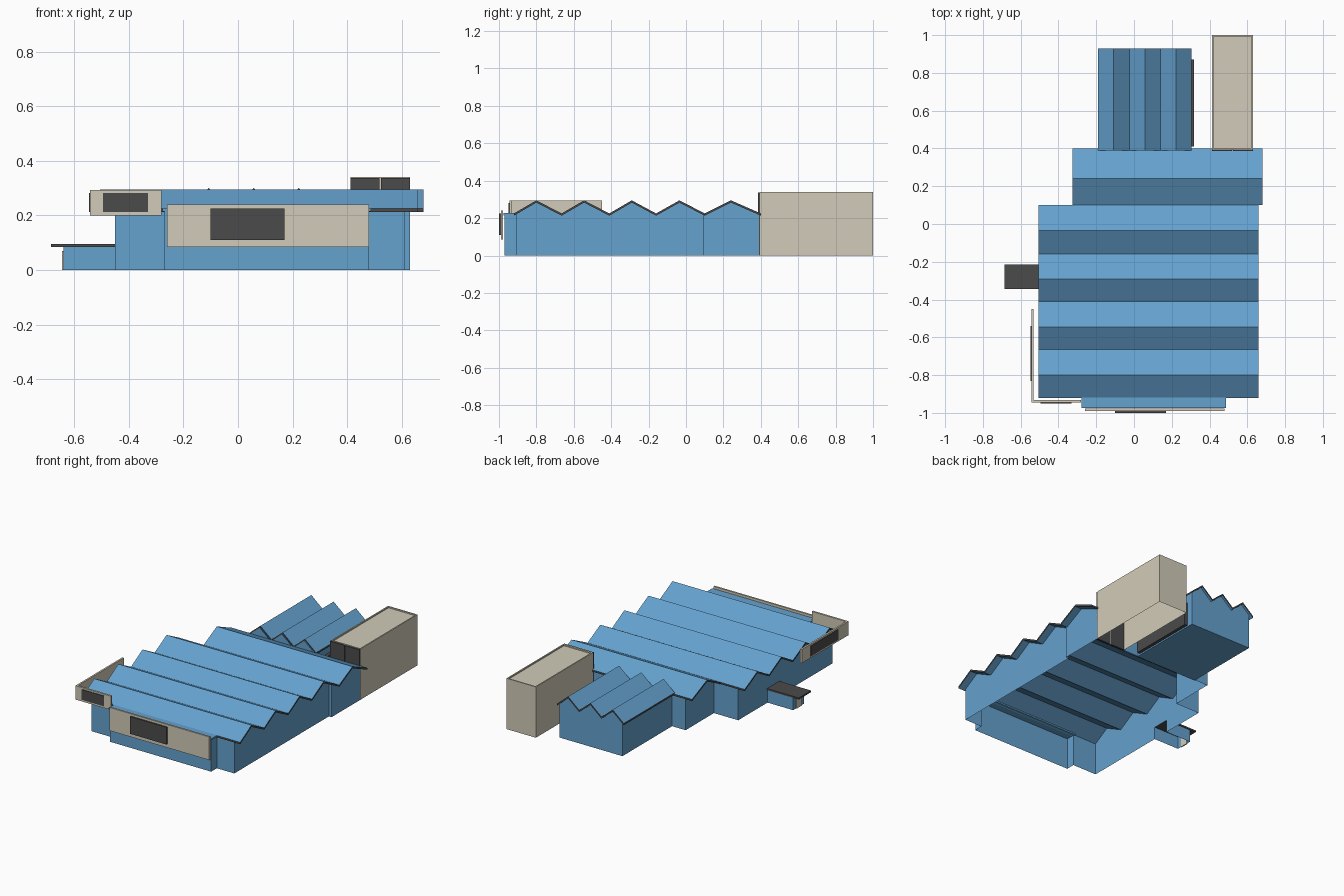
import bpy, bmesh

if "Cube" in bpy.data.objects:
    bpy.data.objects.remove(bpy.data.objects["Cube"])


def material(name, rgb):
    m = bpy.data.materials.new(name)
    m.diffuse_color = (*rgb, 1)
    m.use_nodes = True
    m.node_tree.nodes["Principled BSDF"].inputs["Base Color"].default_value = m.diffuse_color
    return m


BLUE = material("blue_cladding", (0.13, 0.36, 0.62))
BEIGE = material("beige_panel", (0.64, 0.60, 0.48))
DARK = material("dark_panel", (0.07, 0.07, 0.07))


def finish(name, bm, *mats):
    me = bpy.data.meshes.new(name)
    bm.to_mesh(me)
    bm.free()
    ob = bpy.data.objects.new(name, me)
    bpy.context.collection.objects.link(ob)
    for m in mats:
        me.materials.append(m)
    return ob


def box(name, x, y, z, mat):
    bm = bmesh.new()
    bmesh.ops.create_cube(bm, size=1)
    for v in bm.verts:
        v.co = [r[0] if c < 0 else r[1] for c, r in zip(v.co, (x, y, z))]
    return finish(name, bm, mat)


def height(profile, p):
    """Roof height at p along a zigzag profile."""
    for (a, ha), (b, hb) in zip(profile, profile[1:]):
        if a <= p <= b:
            return ha + (hb - ha) * (p - a) / (b - a)
    return profile[0][1] if p < profile[0][0] else profile[-1][1]


def roof(name, profile, axis, lo, hi, t=0.012):
    """Folded sheet: profile runs along 'axis', extruded along the other one."""
    bm = bmesh.new()
    rows = []
    for e in (lo, hi):
        for dz in (0, -t):
            rows.append([bm.verts.new((e, p, h + dz) if axis == 1 else (p, e, h + dz))
                         for p, h in profile])
    a, b, c, d = rows
    edges = []
    for i in range(len(profile) - 1):
        for r, s in ((a, c), (b, d), (a, b), (c, d)):
            f = bm.faces.new((r[i], r[i + 1], s[i + 1], s[i]))
            if (r, s) in ((a, b), (c, d)):
                edges.append(f)
    for i in (0, -1):
        edges.append(bm.faces.new((a[i], b[i], d[i], c[i])))
    for f in edges:
        f.material_index = 1
    bmesh.ops.recalc_face_normals(bm, faces=bm.faces)
    return finish(name, bm, BLUE, DARK)


def walls(name, footprint, cuts, top, base=lambda x, y: 0, floor=False):
    """Wall sheets around a footprint, split wherever the roof folds."""
    bm = bmesh.new()
    for p, q in zip(footprint, footprint[1:] + footprint[:1]):
        ts = {0.0, 1.0}
        for k in (0, 1):
            if p[k] != q[k]:
                ts |= {(c - p[k]) / (q[k] - p[k]) for c in cuts[k]}
        ts = sorted(t for t in ts if 0 <= t <= 1)
        pts = [[p[k] + (q[k] - p[k]) * t for k in (0, 1)] for t in ts]
        for u, v in zip(pts, pts[1:]):
            z = base((u[0] + v[0]) / 2, (u[1] + v[1]) / 2)
            bm.faces.new([bm.verts.new(c) for c in (
                (*u, z), (*v, z), (*v, top(*v)), (*u, top(*u)))])
    if floor:
        bm.faces.new([bm.verts.new((*p, 0)) for p in reversed(footprint)])
    bmesh.ops.remove_doubles(bm, verts=bm.verts, dist=1e-5)
    return finish(name, bm, BLUE)


# Roof fold lines of the hall (along y) and the rear wing (along x)
LOW, HIGH = 0.225, 0.295
hall = [(y, HIGH if i % 2 else LOW) for i, y in enumerate(
    (-0.92, -0.80, -0.665, -0.545, -0.41, -0.29, -0.16, -0.035, 0.10, 0.24, 0.40))]
wing = [(-0.19 + 0.0825 * i, 0.30 if i % 2 else 0.23) for i in range(7)]

roof("main_roof", hall[:9], 1, -0.505, 0.66)
roof("back_roof", hall[8:], 1, -0.325, 0.68)
roof("wing_roof", wing, 0, 0.39, 0.93)
box("front_flat_roof", (-0.277, 0.488), (-0.975, -0.90), (0.215, 0.226), BLUE)

# Hall walls, with an opening into the side porch
PORCH = (-0.335, -0.22)
walls("hall_walls",
      [(-0.27, -0.97), (0.48, -0.97), (0.48, -0.91), (0.61, -0.91),
       (0.61, 0.09), (0.63, 0.09), (0.63, 0.39), (-0.27, 0.39),
       (-0.27, 0.09), (-0.45, 0.09), (-0.45, -0.91), (-0.27, -0.91)],
      ([], [y for y, _ in hall] + list(PORCH)),
      lambda x, y: height(hall, y) - 0.01,
      lambda x, y: 0.085 if x == -0.45 and PORCH[0] < y < PORCH[1] else 0)

# Rear wing
walls("wing_walls", [(-0.17, 0.385), (0.295, 0.385), (0.295, 0.915), (-0.17, 0.915)],
      ([x for x, _ in wing], []),
      lambda x, y: height(wing, x) - 0.01, floor=True)
box("wing_side_shutter", (0.293, 0.317), (0.41, 0.87), (0.01, 0.17), DARK)

# Side porch with canopy
walls("porch_walls", [(-0.64, PORCH[0]), (-0.45, PORCH[0]), (-0.45, PORCH[1]), (-0.64, PORCH[1])],
      ([], []), lambda x, y: 0.086,
      lambda x, y: 0.085 if x == -0.45 else 0)
box("porch_canopy", (-0.685, -0.45), (-0.345, -0.215), (0.085, 0.096), DARK)
box("porch_door", (-0.645, -0.638), (-0.305, -0.25), (0, 0.07), BEIGE)

# Front and corner sign boards
box("front_board", (-0.26, 0.48), (-0.99, -0.978), (0.085, 0.24), BEIGE)
box("front_board_panel", (-0.10, 0.17), (-1.0, -0.99), (0.11, 0.225), DARK)
box("corner_board_front", (-0.54, -0.28), (-0.945, -0.932), (0.20, 0.293), BEIGE)
box("corner_board_front_panel", (-0.495, -0.33), (-0.949, -0.945), (0.213, 0.282), DARK)
box("corner_board_side", (-0.543, -0.531), (-0.945, -0.45), (0.20, 0.293), BEIGE)
box("corner_board_side_panel", (-0.547, -0.543), (-0.83, -0.54), (0.213, 0.282), DARK)

# Tall store: open below, sunken roof, double doors in front
store = box("store", (0.412, 0.63), (0.395, 1.0), (0, 0.34), BEIGE)
bm = bmesh.new()
bm.from_mesh(store.data)
bm.faces.ensure_lookup_table()
bmesh.ops.delete(bm, geom=[f for f in bm.faces if f.normal.z < -0.9], context='FACES')
roof_face = [f for f in bm.faces if f.normal.z > 0.9]
bmesh.ops.inset_region(bm, faces=roof_face, thickness=0.012)
inner = bmesh.ops.extrude_face_region(bm, geom=roof_face)["geom"]
bmesh.ops.delete(bm, geom=roof_face, context='FACES')
bmesh.ops.translate(bm, vec=(0, 0, -0.008),
                    verts=[g for g in inner if isinstance(g, bmesh.types.BMVert)])
bm.to_mesh(store.data)
bm.free()
for side, x in (("left", (0.412, 0.518)), ("right", (0.524, 0.63))):
    box("store_door_" + side, x, (0.386, 0.396), (0, 0.338), DARK)
